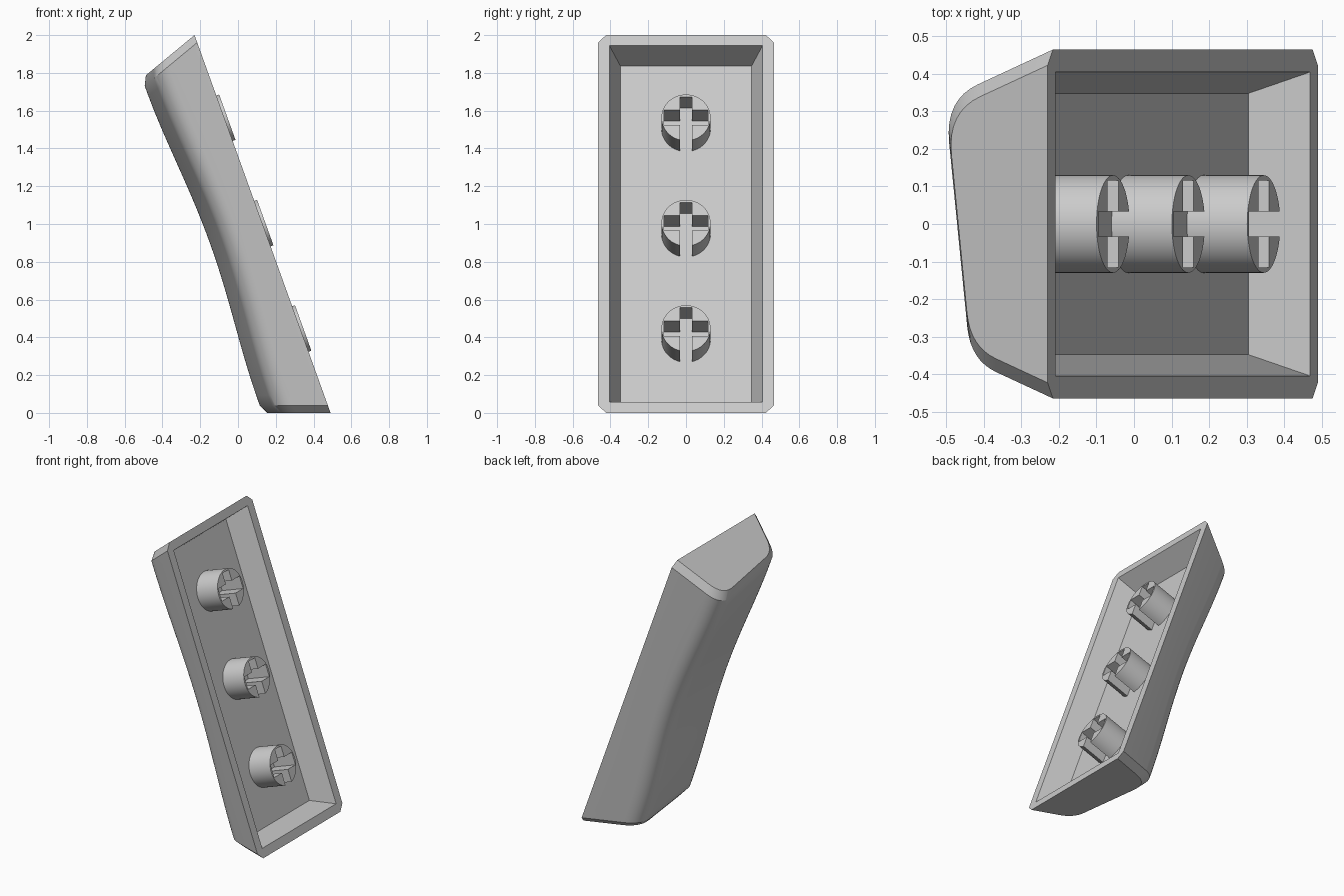
import bpy, bmesh, math
from mathutils import Matrix, Vector

cube = bpy.data.objects.get("Cube")
if cube:
    bpy.data.objects.remove(cube, do_unlink=True)

mat = bpy.data.materials.new("grey_plastic")
mat.use_nodes = True
grey = (0.6, 0.6, 0.6, 1)
mat.diffuse_color = grey
mat.node_tree.nodes["Principled BSDF"].inputs["Base Color"].default_value = grey

# Local frame: x along the length, y across, z into the depth from the open side
LENGTH, HALF, SLOPE = 2.126, 0.465, 0.36
WALL, FLOOR, CHAMFER = 0.06, 0.155, 0.042
tilt = math.atan(SLOPE)
s, c = math.sin(tilt), math.cos(tilt)
frame = Matrix(((-s, 0, -c, 0.49), (0, 1, 0, 0), (c, 0, -s, 0), (0, 0, 0, 1)))


def finish(bm, name):
    bmesh.ops.recalc_face_normals(bm, faces=bm.faces[:])
    mesh = bpy.data.meshes.new(name)
    bm.to_mesh(mesh)
    bm.free()
    obj = bpy.data.objects.new(name, mesh)
    bpy.context.collection.objects.link(obj)
    obj.matrix_world = frame
    mesh.materials.append(mat)
    bpy.ops.object.select_all(action='DESELECT')
    obj.select_set(True)
    bpy.context.view_layer.objects.active = obj
    bpy.ops.object.shade_smooth_by_angle(angle=math.radians(28))
    return obj


def rounded(before, corner, after, dist, steps=8):
    a = corner + (before - corner).normalized() * dist
    b = corner + (after - corner).normalized() * dist
    return [a.lerp(corner, t).lerp(corner.lerp(b, t), t)
            for t in (i / steps for i in range(steps + 1))]


def section(dish, inset):
    """Rounded trapezoid across the cap, with a top that leans to one side."""
    half, rise, lean, taper = HALF - inset, 0.312 - dish - inset * 0.5, 0.12, 0.38

    def corner(side):
        depth = (rise + side * lean * half) / (1 + side * lean * taper)
        return Vector((side * (half - taper * depth), depth))

    left, right = Vector((-half, 0)), Vector((half, 0))
    low, high = corner(-1), corner(1)
    return ([left] + rounded(left, low, high, 0.09)
            + rounded(low, high, right, 0.115) + [right])


# Cap shell: lofted outside, chamfered ends, dished top
bm = bmesh.new()
SEGMENTS = 32
stations = ([(0, 0, CHAMFER, 0)]
            + [(i / SEGMENTS, 0.045 * math.sin(math.pi * i / SEGMENTS) ** 2, 0, CHAMFER)
               for i in range(SEGMENTS + 1)]
            + [(1, 0, CHAMFER, 0)])
rings = []
for f, dish, inset, setback in stations:
    ring = []
    for p in section(dish, inset):
        end = SLOPE * p.y + setback
        ring.append(bm.verts.new((end + (LENGTH - 2 * end) * f, p.x, p.y)))
    rings.append(ring)
for r0, r1 in zip(rings, rings[1:]):
    for i in range(len(r0) - 1):
        bm.faces.new((r0[i], r0[i + 1], r1[i + 1], r1[i]))
bm.faces.new(rings[0])
bm.faces.new(rings[-1])

# Hollow with sloping walls and a flat floor


def rectangle(inset, depth):
    a, b, h = inset, LENGTH - inset, HALF - inset
    return [bm.verts.new((x, y, depth)) for x, y in ((a, -h), (b, -h), (b, h), (a, h))]


mouth, floor = rectangle(WALL, 0), rectangle(WALL + 0.057, FLOOR)
for i in range(4):
    j = (i + 1) % 4
    bm.faces.new((mouth[i], mouth[j], floor[j], floor[i]))
bm.faces.new(floor)

# Flat rim between the outer outline and the mouth
rim_edges = [e for e in bm.edges if e.is_boundary]
bmesh.ops.triangle_fill(bm, edges=rim_edges, use_beauty=True, use_dissolve=False)
finish(bm, "cap_shell")

# Mounting stems: round posts with a cross slot open on the lower side
RADIUS, REACH, SLOT_X, SLOT_Y, TIP = 0.13, 0.116, 0.042, 0.033, -0.016
gap = math.asin(SLOT_Y / RADIUS)
ARC = 48
outline = []
for i in range(ARC + 1):
    a = math.pi + gap + (2 * math.pi - 2 * gap) * i / ARC
    outline.append((RADIUS * math.cos(a), RADIUS * math.sin(a)))
half_cross = [(-SLOT_X, SLOT_Y), (-SLOT_X, REACH), (SLOT_X, REACH),
              (SLOT_X, SLOT_Y), (REACH, SLOT_Y)]
outline += half_cross + [(x, -y) for x, y in reversed(half_cross)]

for name, offset in (("lower_stem", -0.593), ("middle_stem", 0), ("upper_stem", 0.593)):
    bm = bmesh.new()
    face = bm.faces.new([bm.verts.new((LENGTH / 2 + offset + x, y, TIP)) for x, y in outline])
    out = bmesh.ops.extrude_face_region(bm, geom=[face], use_keep_orig=True)
    moved = [v for v in out["geom"] if isinstance(v, bmesh.types.BMVert)]
    bmesh.ops.translate(bm, verts=moved, vec=(0, 0, FLOOR + 0.005 - TIP))
    finish(bm, name)
